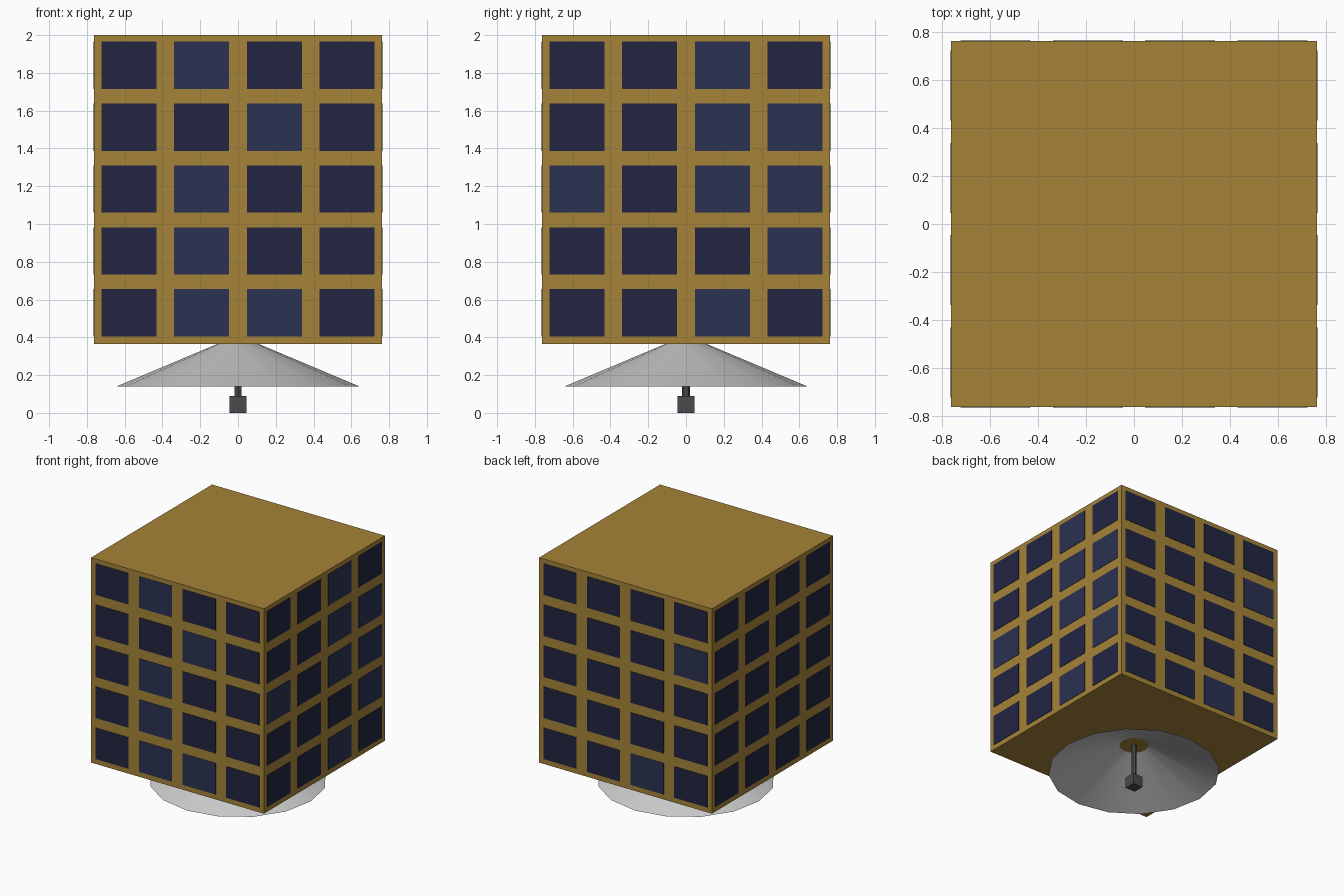
import bpy, bmesh
from math import pi, cos, sin
from mathutils import Matrix, Vector

if "Cube" in bpy.data.objects:
    bpy.data.objects.remove(bpy.data.objects["Cube"])


def material(name, rgb):
    m = bpy.data.materials.new(name)
    m.diffuse_color = (*rgb, 1)
    m.use_nodes = True
    m.node_tree.nodes["Principled BSDF"].inputs["Base Color"].default_value = m.diffuse_color
    return m


GOLD = material("gold_foil", (0.38, 0.23, 0.04))
CELL = [material("dark_cell", (0.016, 0.019, 0.055)),
        material("light_cell", (0.024, 0.032, 0.085))]
SILVER = material("dish_silver", (0.55, 0.55, 0.58))
DARK = material("dark_metal", (0.07, 0.07, 0.075))


def add_box(bm, lo, hi, rot=Matrix(), mat=0):
    lo, hi = Vector(lo), Vector(hi)
    m = rot @ Matrix.Translation((lo + hi) / 2) @ Matrix.Diagonal((*(hi - lo), 1))
    verts = bmesh.ops.create_cube(bm, size=1, matrix=m)["verts"]
    for f in {f for v in verts for f in v.link_faces}:
        f.material_index = mat


def finish(bm, name, mats):
    me = bpy.data.meshes.new(name)
    bm.to_mesh(me)
    bm.free()
    for m in mats:
        me.materials.append(m)
    ob = bpy.data.objects.new(name, me)
    bpy.context.collection.objects.link(ob)
    return ob


HALF, BASE, TOP = 0.763, 0.365, 2.0

# Foil-covered body
bm = bmesh.new()
add_box(bm, (-HALF, -HALF, BASE), (HALF, HALF, TOP))
finish(bm, "body", [GOLD])

# Solar cells on the four sides; 1 marks a lighter cell, rows from the top
SIDES = {
    "front": ["0100", "0010", "0100", "0100", "0110"],
    "right": ["0010", "0011", "1011", "0001", "0010"],
    "back": ["0000", "0001", "0000", "0000", "0010"],
    "left": ["0000", "0000", "0000", "0000", "0000"],
}
for k, (side, rows) in enumerate(SIDES.items()):
    bm = bmesh.new()
    rot = Matrix.Rotation(k * pi / 2, 4, 'Z')
    for r, row in enumerate(rows):
        z = 1.84 - r * 0.3275
        for c, shade in enumerate(row):
            x = (c - 1.5) * 0.385
            add_box(bm, (x - 0.146, -0.766, z - 0.125),
                    (x + 0.146, -0.755, z + 0.125), rot, int(shade))
    finish(bm, side + "_solar_cells", CELL)

# Thin open dish below the body
bm = bmesh.new()
SEG = 16
rings = [[bm.verts.new((r * cos(2 * pi * i / SEG), r * sin(2 * pi * i / SEG), z))
          for i in range(SEG)] for r, z in [(0.105, 0.367), (0.643, 0.14)]]
for i in range(SEG):
    j = (i + 1) % SEG
    bm.faces.new((rings[0][i], rings[1][i], rings[1][j], rings[0][j]))
bm.faces.new(rings[0])
for f in bm.faces:
    f.smooth = len(f.verts) == 4
finish(bm, "dish", [SILVER])

# Feed rod
bm = bmesh.new()
bmesh.ops.create_cone(bm, cap_ends=True, segments=6, radius1=0.02, radius2=0.02,
                      depth=0.32, matrix=Matrix.Translation((0, 0, 0.23)))
finish(bm, "feed_rod", [DARK])

# Feed box at the end of the rod
bm = bmesh.new()
add_box(bm, (-0.044, -0.044, 0), (0.044, 0.044, 0.09))
finish(bm, "feed_box", [DARK])
